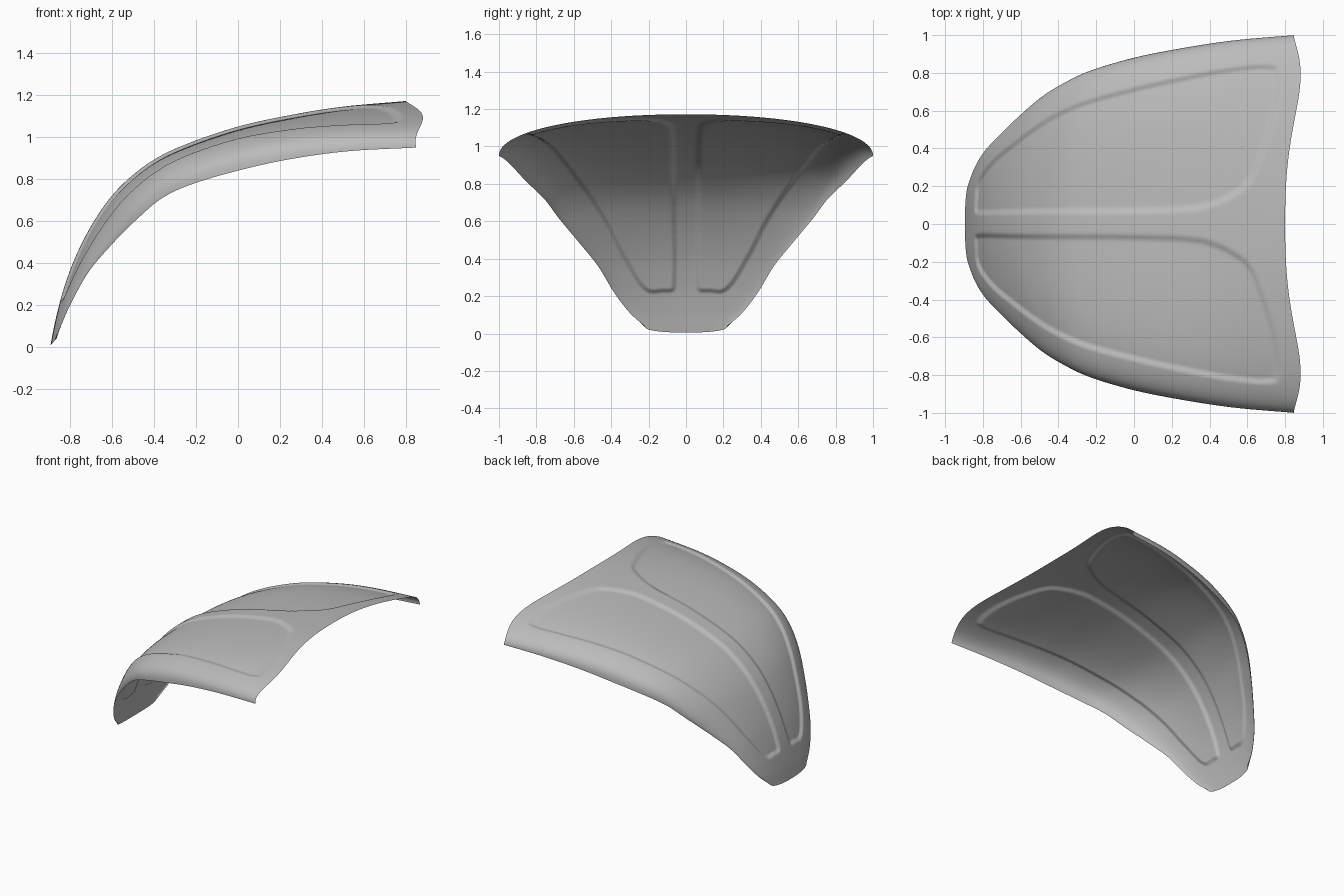
import bpy, bmesh, math
from mathutils import Vector
from mathutils.kdtree import KDTree

cube = bpy.data.objects.get("Cube")
if cube:
    bpy.data.objects.remove(cube, do_unlink=True)

ROWS, COLS = 260, 100
STEP_WIDTH, STEP_DEPTH = 0.035, 0.014

# Stations from low tip to open end: ridge x, ridge z, rim x, rim half width, rim z, roundness
STATIONS = [
    (-.895, .005, -.865, .22, .04, 2.4),
    (-.87, .13, -.84, .30, .11, 2.0),
    (-.83, .28, -.79, .385, .22, 1.8),
    (-.77, .44, -.71, .47, .36, 1.8),
    (-.68, .61, -.60, .575, .49, 1.9),
    (-.57, .755, -.48, .675, .61, 2.1),
    (-.42, .88, -.36, .75, .71, 2.4),
    (-.25, .965, -.22, .815, .775, 2.7),
    (0, 1.05, 0, .88, .84, 2.8),
    (.25, 1.105, .25, .93, .895, 2.6),
    (.50, 1.145, .53, .972, .933, 2.3),
    (.80, 1.172, .85, 1.0, .95, 2.1),
]
LAST = len(STATIONS) - 1

# Panel outline: station number and half width y
PANEL = [(1.65, .06), (1.6, .13), (1.63, .20), (2.0, .26), (3, .35), (4, .43),
         (5, .515), (6, .60), (8, .73), (10, .835), (10.55, .85), (10.72, .81),
         (10.73, .6), (10.63, .4), (10.42, .22), (10.1, .14), (9.7, .09),
         (9.2, .065), (8, .053), (6, .05), (4, .047), (2.2, .045)]


def spline(rows, u, closed=False):
    """Smooth curve through the rows."""
    n = len(rows)
    if closed:
        i = int(u) % n
        t = u - int(u)
        a, b, c, d = (rows[(i + k) % n] for k in (-1, 0, 1, 2))
    else:
        i = min(int(u), n - 2)
        t = u - i
        b, c = rows[i], rows[i + 1]
        a = rows[i - 1] if i > 0 else [2 * p - q for p, q in zip(b, c)]
        d = rows[i + 2] if i + 2 < n else [2 * q - p for p, q in zip(b, c)]
    return [q + t / 2 * (r - p + t * (2 * p - 5 * q + 4 * r - s + t * (3 * (q - r) + s - p)))
            for p, q, r, s in zip(a, b, c, d)]


def shell_point(u, v):
    """Point on the shell: u along the ridge, v from ridge to rim."""
    cx, cz, ex, width, ez, power = spline(STATIONS, u)
    drop = 1 - max(0, 1 - v ** power) ** (1 / power)
    flare = max(0, u - LAST + 1.5) / 1.5
    x = cx + (ex - cx) * drop + .065 * flare ** 2 * math.sin(math.pi * v ** 2.5)
    return Vector((x, width * v, cz + (ez - cz) * drop))


def inside(point, outline):
    px, py = point
    hit = False
    for (ax, ay), (bx, by) in zip(outline, outline[1:] + outline[:1]):
        if (ay > py) != (by > py) and px < ax + (py - ay) * (bx - ax) / (by - ay):
            hit = not hit
    return hit


# Panel outline laid on the shell
panel_uv = [(u, y / spline(STATIONS, u)[3]) for u, y in PANEL]
fine = [tuple(spline(panel_uv, i / 40, True)) for i in range(40 * len(PANEL))]
coarse = fine[::8]
tree = KDTree(len(fine))
for i, (u, v) in enumerate(fine):
    tree.insert(shell_point(u, v), i)
tree.balance()


def recessed_point(u, v):
    p = shell_point(u, v)
    if not inside((u, v), coarse):
        return p
    t = min(1, tree.find(p)[2] / STEP_WIDTH)
    e = .002
    normal = (shell_point(u + e, v) - p).cross(shell_point(u, v + e) - p).normalized()
    return p - normal * STEP_DEPTH * t * t * (3 - 2 * t)


# Half shell, mirrored across the ridge
bm = bmesh.new()
grid = [[bm.verts.new(recessed_point(LAST * r / ROWS, math.sin(math.pi / 2 * c / COLS)))
         for c in range(COLS + 1)] for r in range(ROWS + 1)]
for r in range(ROWS):
    for c in range(COLS):
        bm.faces.new((grid[r][c], grid[r + 1][c], grid[r + 1][c + 1], grid[r][c + 1]))
mesh = bpy.data.meshes.new("curved_shell")
bm.to_mesh(mesh)
bm.free()
shell = bpy.data.objects.new("curved_shell", mesh)
bpy.context.collection.objects.link(shell)
mirror = shell.modifiers.new("Mirror", "MIRROR")
mirror.use_axis = (False, True, False)
mirror.merge_threshold = .0005

# Grey material
grey = bpy.data.materials.new("light_grey")
grey.use_nodes = True
grey.diffuse_color = (.5, .5, .5, 1)
grey.node_tree.nodes["Principled BSDF"].inputs["Base Color"].default_value = (.5, .5, .5, 1)
mesh.materials.append(grey)
mesh.shade_smooth()
